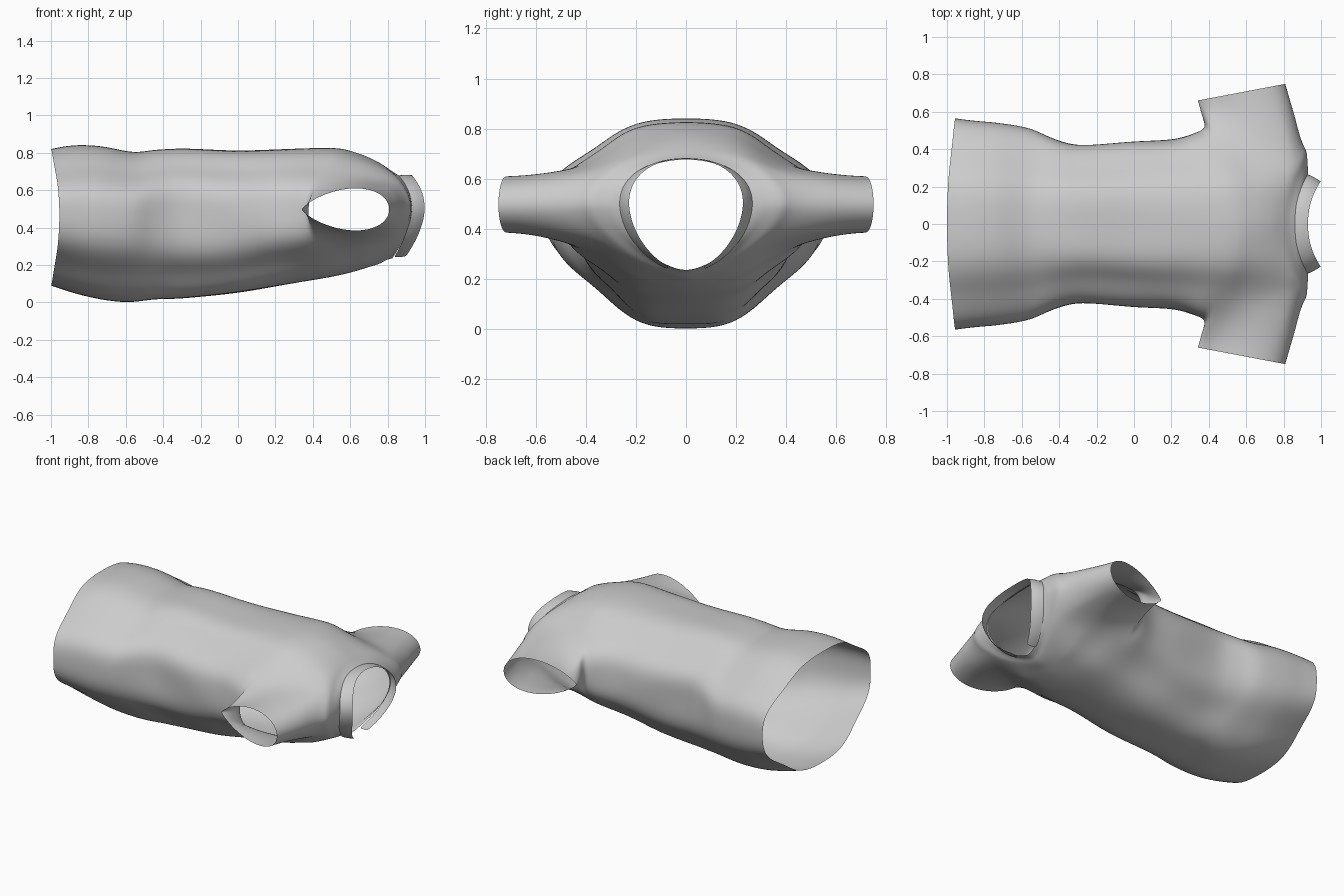
import bpy, bmesh
from math import sin, cos, pi, atan2, exp, copysign

if "Cube" in bpy.data.objects:
    bpy.data.objects.remove(bpy.data.objects["Cube"])

N = 48      # points round the torso
SUB = 3     # interpolated rings between key rings
HALF = 5    # columns either side of the flank opened for each armhole

# key rings, hem to neck: x at top, x at side, x at bottom, half width, z top, z bottom, squareness
RINGS = [
    (-1.00, -0.955, -1.00, .565, .820, .090, 2.0),
    (-0.88, -0.85, -0.88, .552, .840, .050, 2.0),
    (-0.73, -0.72, -0.73, .540, .835, .015, 2.0),
    (-0.56, -0.56, -0.58, .512, .803, .000, 2.0),
    (-0.43, -0.43, -0.43, .457, .815, .014, 2.2),
    (-0.28, -0.28, -0.28, .423, .823, .022, 2.3),
    (0.00, 0.00, 0.00, .440, .811, .052, 2.3),
    (0.28, 0.22, 0.28, .455, .820, .100, 2.2),
    (0.52, 0.385, 0.50, .505, .825, .137, 2.1),
    (0.64, 0.56, 0.62, .490, .797, .165, 2.0),
    (0.73, 0.75, 0.70, .465, .760, .190, 2.0),
    (0.79, 0.905, 0.755, .420, .724, .207, 2.0),
    (0.83, 0.928, 0.79, .330, .696, .226, 2.0),
    (0.865, 0.930, 0.825, .255, .676, .236, 2.2),
]
ARM_A, ARM_B = 8 * SUB, 11 * SUB


def catmull(a, b, c, d, t):
    return .5 * (2 * b + (c - a) * t + (2 * a - 5 * b + 4 * c - d) * t * t
                 + (3 * b - a - 3 * c + d) * t ** 3)


def resample(rows, sub):
    out, last = [], len(rows) - 1
    for i in range(last):
        quad = [rows[max(0, min(last, i + k))] for k in (-1, 0, 1, 2)]
        out += [[catmull(*v, s / sub) for v in zip(*quad)] for s in range(sub)]
    return out + [list(rows[-1])]


def ring_point(ring, a):
    xt, xs, xb, w, zt, zb, n = ring
    c, s = cos(a), sin(a)
    if s < 0:   # neckline narrows towards the throat
        n -= .45 * max(0, min(1, (xs - .7) / .2))
    zc = .47 + .03 * max(0, xs)
    x = xs + ((xt if s > 0 else xb) - xs) * s * s
    y = w * copysign(abs(c) ** (2 / n), c)
    z = zc + (zt - zc if s > 0 else zc - zb) * copysign(abs(s) ** (2 / n), s)
    return x, y, z, zc


def torso_point(ring, a):
    x, y, z, zc = ring_point(ring, a)
    # eight-sided drape: flat back, front and flanks with straight slopes between
    f = (.018 * (1 - cos(8 * a)) - .05 * sin(2 * a) ** 2) * max(0, min(1, (.85 - x) / .4))
    # soft cloth folds fading out at hem and neck
    fade = exp(-((x - .05) / .5) ** 4)
    f += .009 * fade * abs(cos(a)) * sin(9 * x + 16 * z) + .004 * fade * sin(24 * y + 3 * x)
    f += .006 * exp(-((x - .72) / .2) ** 2) * cos(30 * y) * abs(sin(a))
    f += .008 * exp(-((x + .47) / .08) ** 2) * sin(5 * a)
    return x, y * (1 + f), zc + (z - zc) * (1 + f)


def finish(name, bm):
    bmesh.ops.recalc_face_normals(bm, faces=bm.faces)
    me = bpy.data.meshes.new(name)
    bm.to_mesh(me)
    bm.free()
    ob = bpy.data.objects.new(name, me)
    bpy.context.collection.objects.link(ob)
    for p in me.polygons:
        p.use_smooth = True
    m = ob.modifiers.new("smooth", 'SUBSURF')
    m.levels = m.render_levels = 2
    return ob


# torso: lofted rings with an armhole left open on each flank
bm = bmesh.new()
rows = resample(RINGS, SUB)
grid = [[bm.verts.new(torso_point(r, 2 * pi * j / N)) for j in range(N)] for r in rows]


def in_armhole(i, j):
    near = min((j + HALF) % N, (j + HALF - N // 2) % N)
    return ARM_A <= i < ARM_B and near < 2 * HALF


for i in range(len(rows) - 1):
    for j in range(N):
        if not in_armhole(i, j):
            k = (j + 1) % N
            bm.faces.new((grid[i][j], grid[i][k], grid[i + 1][k], grid[i + 1][j]))


# sleeves: loft from each armhole edge to a teardrop cuff
def sleeve(side):
    span = ARM_B - ARM_A
    path = [(ARM_A, c) for c in range(-HALF, HALF)]
    path += [(r, HALF) for r in range(ARM_A, ARM_B)]
    path += [(ARM_B, c) for c in range(HALF, -HALF, -1)]
    path += [(r, -HALF) for r in range(ARM_B, ARM_A, -1)]
    base = 0 if side > 0 else N // 2
    loop, cuff = [], []
    for r, c in path:
        loop.append(grid[r][(base + side * c) % N])
        phi = atan2(c / HALF, 2 * (r - ARM_A) / span - 1)
        x = .575 + .235 * cos(phi)
        z = .497 + .135 * sin(phi) * max(0, cos(phi / 2)) ** .6
        cuff.append((x, side * (.66 + .19 * (x - .34)), z))
    prev, steps = loop, 7
    joint = list(loop)
    for s in range(1, steps + 1):
        t = s / steps
        tz = 1 - (1 - t) ** 1.6
        new = [bm.verts.new((v.co.x + (q[0] - v.co.x) * t,
                             v.co.y + (q[1] - v.co.y) * t,
                             v.co.z + (q[2] - v.co.z) * tz)) for v, q in zip(loop, cuff)]
        for k in range(len(loop)):
            m = (k + 1) % len(loop)
            bm.faces.new((prev[k], prev[m], new[m], new[k]))
        prev = new
        joint += new if s < 3 else []
    # soften the join between sleeve and torso
    for _ in range(3):
        bmesh.ops.smooth_vert(bm, verts=joint, factor=.5,
                              use_axis_x=True, use_axis_y=True, use_axis_z=True)


sleeve(1)
sleeve(-1)
finish("shirt_body", bm)

# collar: standing band round the neck, open at the front of the throat
bm = bmesh.new()
band = resample([(.855, .925, .822, .268, .678, .222, 2.2),
                 (.893, .965, .855, .250, .683, .222, 2.2),
                 (.930, .998, .885, .228, .680, .228, 2.2)], 2)
gap, count = .36, 44
angles = [-pi / 2 + gap + (2 * pi - 2 * gap) * k / count for k in range(count + 1)]
strip = [[bm.verts.new(ring_point(r, a)[:3]) for a in angles] for r in band]
for a, b in zip(strip, strip[1:]):
    for k in range(count):
        bm.faces.new((a[k], a[k + 1], b[k + 1], b[k]))
finish("collar", bm)
